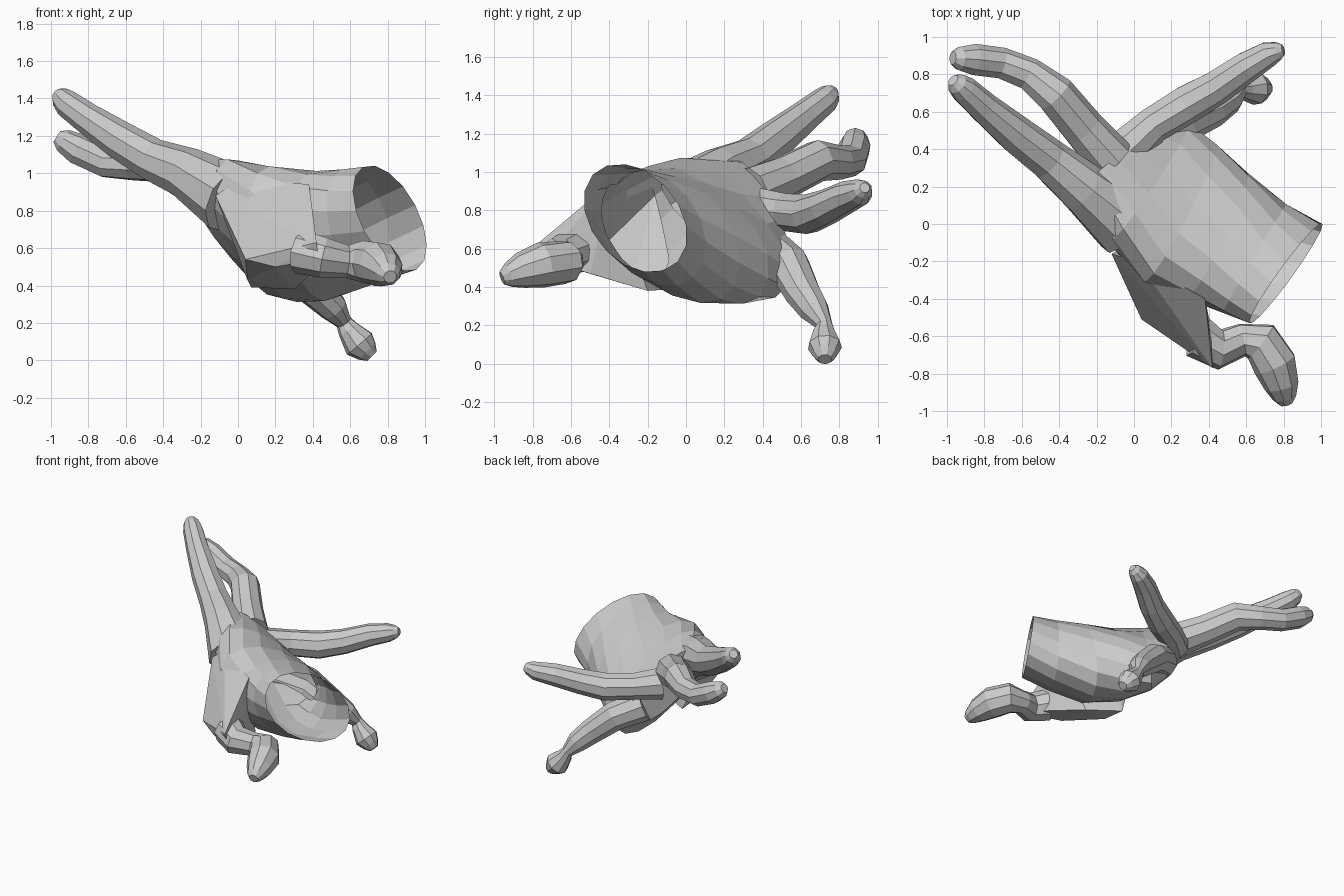
import bpy, bmesh, math
from mathutils import Vector as V


def finish(name, bm):
    bmesh.ops.recalc_face_normals(bm, faces=bm.faces)
    me = bpy.data.meshes.new(name)
    bm.to_mesh(me)
    bm.free()
    ob = bpy.data.objects.new(name, me)
    bpy.context.collection.objects.link(ob)
    return ob


def loft(name, rings, n):
    """Closed skin over (centre, half-width, half-height, squareness) rings."""
    bm = bmesh.new()
    loops = []
    for c, a, b, power in rings:
        loop = []
        for i in range(n):
            t = 2 * math.pi * i / n
            u, w = math.cos(t), math.sin(t)
            u = math.copysign(abs(u) ** power, u)
            w = math.copysign(abs(w) ** power, w)
            loop.append(bm.verts.new(V(c) + V(a) * u + V(b) * w))
        loops.append(loop)
    for p, q in zip(loops, loops[1:]):
        for i in range(n):
            j = (i + 1) % n
            bm.faces.new((p[i], p[j], q[j], q[i]))
    bm.faces.new(loops[0])
    bm.faces.new(loops[-1])
    return finish(name, bm)


def finger(name, path, n=9):
    """Tapered tube through (x, y, z, radius) points with a blunt tip."""
    pts = [V(p[:3]) for p in path]
    rad = [p[3] for p in path]
    d = (pts[-1] - pts[-2]).normalized()
    pts.append(pts[-1] + d * rad[-1] * 0.6)
    rad.append(rad[-1] * 0.55)
    rings = []
    side = None
    for i, p in enumerate(pts):
        t = (pts[min(i + 1, len(pts) - 1)] - pts[max(i - 1, 0)]).normalized()
        side = t.cross(V((0, 0, 1))) if side is None else side - t * side.dot(t)
        side.normalize()
        rings.append((p, side * rad[i], side.cross(t) * rad[i], 1))
    return loft(name, rings, n)


# Wrist, palm and knuckles
wrist, wa, wb = V((0.812, -0.265, 0.76)), V((0.18, 0.265, -0.04)), V((-0.08, -0.05, 0.28))
hand = loft("hand", [
    (wrist, wa, wb, 1),
    ((0.645, -0.185, 0.715), (0.17, 0.29, -0.08), (-0.02, -0.02, 0.295), 0.95),
    ((0.44, -0.06, 0.665), (0.16, 0.34, -0.14), (0.05, 0.01, 0.31), 0.9),
    ((0.24, 0.06, 0.675), (0.18, 0.37, -0.23), (0.08, 0.05, 0.265), 0.9),
    ((0.08, 0.22, 0.71), (0.19, 0.30, -0.31), (0.09, 0.08, 0.17), 0.85),
    ((-0.07, 0.36, 0.77), (0.19, 0.15, -0.26), (0.06, 0.07, 0.11), 0.8),
], 16)

# Web of skin between the palm and the thumb
bm = bmesh.new()
for p in [(-0.12, -0.16, 0.88), (0.02, -0.20, 0.98), (0.38, -0.40, 0.94),
          (0.42, -0.77, 0.63), (0.43, -0.74, 0.54), (0.04, -0.51, 0.54),
          (0.20, -0.60, 0.50), (0.40, -0.50, 0.47), (0.05, -0.28, 0.43),
          (0.07, -0.05, 0.39), (0.30, -0.20, 0.38)]:
    bm.verts.new(p)
bmesh.ops.convex_hull(bm, input=bm.verts)
parts = [finish("thumb_web", bm)]

# Thumb and fingers
parts += [
    finger("thumb", [(0.34, -0.60, 0.58, 0.12), (0.46, -0.67, 0.55, 0.11),
                     (0.58, -0.62, 0.53, 0.09), (0.68, -0.63, 0.53, 0.115),
                     (0.755, -0.75, 0.515, 0.12), (0.79, -0.86, 0.485, 0.095),
                     (0.805, -0.925, 0.46, 0.065)]),
    finger("index_finger", [(-0.04, 0.0, 0.86, 0.19), (-0.27, 0.19, 1.0, 0.14),
                            (-0.45, 0.34, 1.07, 0.115), (-0.62, 0.47, 1.17, 0.105),
                            (-0.80, 0.62, 1.29, 0.085), (-0.91, 0.72, 1.37, 0.075),
                            (-0.945, 0.75, 1.405, 0.06)]),
    finger("middle_finger", [(-0.12, 0.34, 0.90, 0.13), (-0.27, 0.51, 0.97, 0.115),
                             (-0.42, 0.69, 1.06, 0.11), (-0.56, 0.80, 1.05, 0.09),
                             (-0.71, 0.86, 1.06, 0.085), (-0.86, 0.88, 1.13, 0.085),
                             (-0.935, 0.885, 1.175, 0.065)]),
    finger("ring_finger", [(-0.05, 0.39, 0.80, 0.12), (0.10, 0.53, 0.79, 0.10),
                           (0.28, 0.64, 0.78, 0.105), (0.44, 0.73, 0.815, 0.095),
                           (0.60, 0.84, 0.87, 0.085), (0.72, 0.91, 0.895, 0.07),
                           (0.77, 0.925, 0.91, 0.05)]),
    finger("little_finger", [(0.08, 0.42, 0.60, 0.12), (0.26, 0.54, 0.51, 0.11),
                             (0.42, 0.61, 0.37, 0.095), (0.51, 0.67, 0.28, 0.08),
                             (0.565, 0.72, 0.205, 0.045), (0.59, 0.72, 0.165, 0.06),
                             (0.65, 0.725, 0.09, 0.09), (0.69, 0.725, 0.05, 0.065)]),
]

# Fuse everything into one skin
for p in parts:
    m = hand.modifiers.new(p.name, 'BOOLEAN')
    m.operation, m.solver, m.object = 'UNION', 'EXACT', p
deps = bpy.context.evaluated_depsgraph_get()
bm = bmesh.new()
bm.from_mesh(bpy.data.meshes.new_from_object(hand.evaluated_get(deps)))
hand.modifiers.clear()
for p in parts:
    bpy.data.objects.remove(p)

# Open the wrist
nrm = wa.cross(wb).normalized()
cap = [f for f in bm.faces if all(abs((v.co - wrist).dot(nrm)) < 1e-3 for v in f.verts)]
bmesh.ops.delete(bm, geom=cap, context='FACES')
bm.to_mesh(hand.data)
bm.free()
